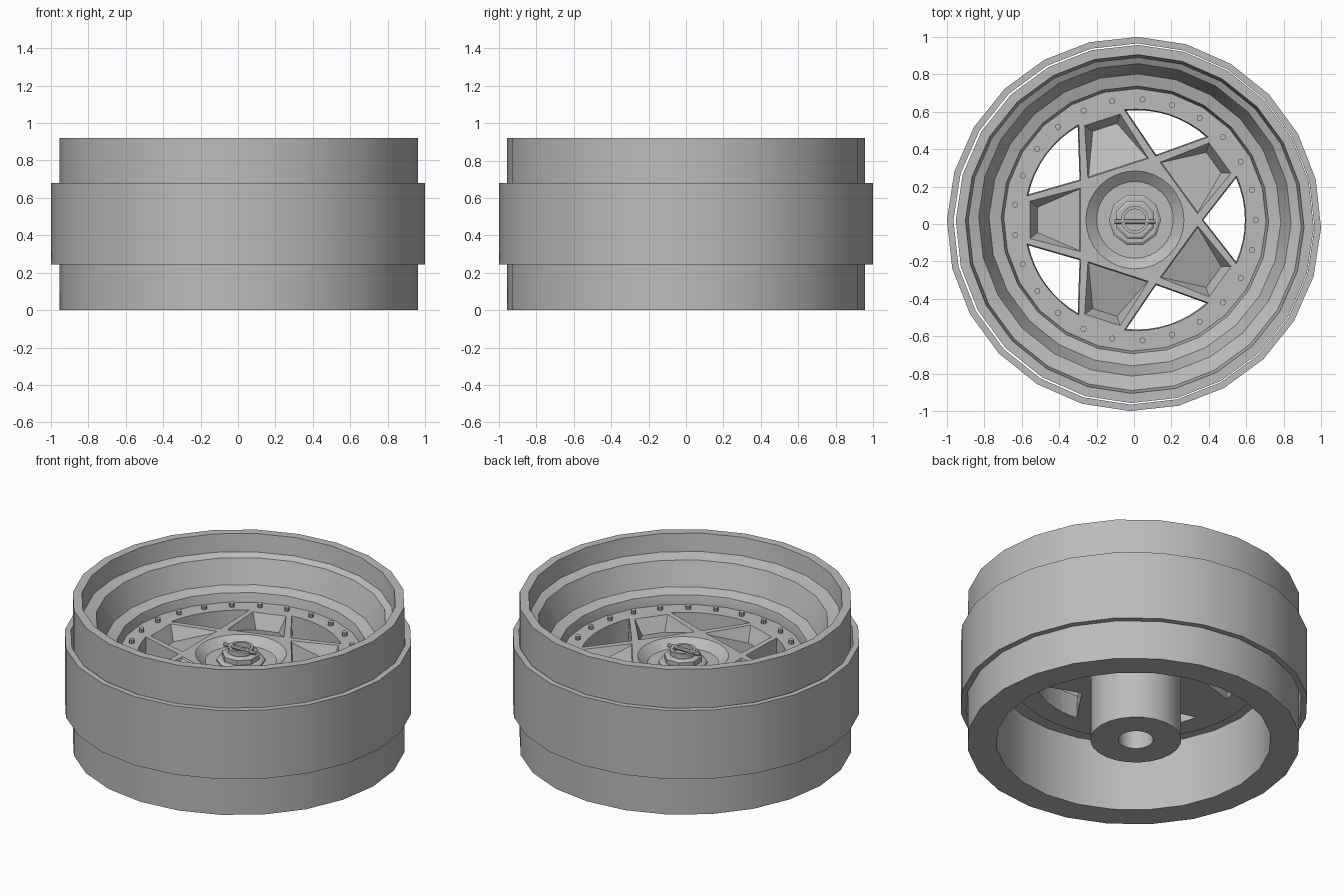
import bpy, bmesh
from math import cos, sin, pi, radians
from mathutils import Matrix, Vector

if "Cube" in bpy.data.objects:
    bpy.data.objects.remove(bpy.data.objects["Cube"])

metal = bpy.data.materials.new("grey metal")
metal.use_nodes = True
GREY = (0.5, 0.5, 0.5, 1)
metal.diffuse_color = GREY
metal.node_tree.nodes["Principled BSDF"].inputs["Base Color"].default_value = GREY

SIDES = 24
AXIS = Vector((0.005, 0.022, 0))   # axis of the hub and face
FACE = 0.57                        # height of the spoke face


def finish(bm, name):
    bmesh.ops.recalc_face_normals(bm, faces=bm.faces)
    mesh = bpy.data.meshes.new(name)
    bm.to_mesh(mesh)
    bm.free()
    mesh.materials.append(metal)
    obj = bpy.data.objects.new(name, mesh)
    bpy.context.collection.objects.link(obj)
    return obj


def smooth(obj):
    bpy.ops.object.select_all(action="DESELECT")
    obj.select_set(True)
    bpy.context.view_layer.objects.active = obj
    bpy.ops.object.shade_smooth_by_angle(angle=radians(28))


def lathe(name, profile, centre, sides=SIDES, closed=True, turn=0.0):
    """Spin a profile of (radius, height) round a centre given per point."""
    bm = bmesh.new()
    rings = []
    for r, z in profile:
        c = centre(r, z)
        rings.append([bm.verts.new((c.x + r * cos(2 * pi * i / sides + turn),
                                    c.y + r * sin(2 * pi * i / sides + turn), z))
                      for i in range(sides)])
    pairs = list(zip(rings, rings[1:]))
    if closed:
        pairs.append((rings[-1], rings[0]))
    else:
        bm.faces.new(rings[0])
        bm.faces.new(rings[-1])
    for a, b in pairs:
        for i in range(sides):
            j = (i + 1) % sides
            bm.faces.new((a[i], a[j], b[j], b[i]))
    obj = finish(bm, name)
    smooth(obj)
    return obj


def on_axis(r, z):
    return AXIS


def rim_centre(r, z):
    return AXIS if r < 0.87 and z > 0.5 else Vector((0.004, 0, 0))


# Stepped rim with an open barrel behind
lathe("rim", [(0.957, 0), (0.957, 0.92), (0.905, 0.92), (0.89, 0.81), (0.835, 0.79),
              (0.78, 0.645), (0.715, 0.625), (0.7, FACE - 0.005), (0.7, 0.44),
              (0.79, 0.44), (0.79, 0)], rim_centre, turn=radians(-1.2))

# Loose outer band
lathe("outer_band", [(1, 0.245), (1, 0.68), (0.965, 0.68), (0.965, 0.245)],
      lambda r, z: Vector((0, 0, 0)), turn=radians(-1.2))

# Spoke face: a plate cut by windows, pockets and a hub bowl
face = lathe("spoke_face", [(0.715, 0.42), (0.715, FACE)], on_axis, 48, closed=False)


def hull(bm, points, angle):
    move = Matrix.Translation(AXIS) @ Matrix.Rotation(angle, 4, "Z")
    verts = [bm.verts.new(move @ Vector(p)) for p in points]
    out = bmesh.ops.convex_hull(bm, input=verts)
    spare = [v for v in out["geom_interior"] + out["geom_unused"]
             if isinstance(v, bmesh.types.BMVert)]
    bmesh.ops.delete(bm, geom=list(set(spare)), context="VERTS")


def window_points():
    outline = [(0.355, 0)] + [(0.595 * cos(radians(a)), 0.595 * sin(radians(a)))
                              for a in range(-24, 25, 6)]
    top = [(x, y, 0.65) for x, y in outline]
    low = [(0.5 + (x - 0.5) * 0.9, y * 0.9, 0.35) for x, y in outline]
    return top + low


def pocket_points():
    points = []
    for s in (-1, 1):
        for z in (FACE, 0.62):
            points += [(0.29, 0.17 * s, z), (0.562, 0.1 * s, z)]
        points += [(0.295, 0.165 * s, FACE - 0.01), (0.52, 0.068 * s, FACE - 0.09)]
    return points


bm = bmesh.new()
for k in range(5):
    hull(bm, window_points(), 2 * pi * k / 5)
    hull(bm, pocket_points(), 2 * pi * (k + 0.5) / 5)
bowl = [(r * cos(2 * pi * i / 32), r * sin(2 * pi * i / 32), z)
        for r, z in ((0.205, FACE - 0.045), (0.262, FACE), (0.262, 0.62))
        for i in range(32)]
hull(bm, bowl, 0)
cutter = finish(bm, "face_cutter")
cutter.hide_render = True

cut = face.modifiers.new("cut", "BOOLEAN")
cut.operation = "DIFFERENCE"
cut.solver = "EXACT"
cut.object = cutter
bpy.ops.object.select_all(action="DESELECT")
face.select_set(True)
bpy.context.view_layer.objects.active = face
bpy.ops.object.modifier_apply(modifier=cut.name)
bpy.data.objects.remove(cutter)
smooth(face)

# Hub tube behind the face, with a blind bore
lathe("hub_tube", [(0.1, 0.35), (0.1, 0), (0.262, 0), (0.262, 0.44)],
      on_axis, SIDES, closed=False)

# Centre lock: washer, nut and slotted collar
BASE = FACE - 0.05
lathe("washer", [(0.14, BASE), (0.14, BASE + 0.015), (0.125, BASE + 0.025)],
      on_axis, 10, closed=False)
lathe("centre_nut", [(0.11, BASE), (0.11, 0.575), (0.095, 0.585)],
      on_axis, 8, closed=False, turn=pi / 8)
lathe("nut_collar", [(0.075, 0.57), (0.075, 0.615), (0.058, 0.615), (0.058, 0.58)],
      on_axis, 16)

# Locking pin across the collar
bm = bmesh.new()
bmesh.ops.create_cone(bm, cap_ends=True, segments=8, radius1=0.012, radius2=0.012,
                      depth=0.22, matrix=Matrix.Translation(AXIS + Vector((0, -0.01, 0.605)))
                      @ Matrix.Rotation(pi / 2, 4, "Y"))
smooth(finish(bm, "locking_pin"))

# Ring of small bolts
bm = bmesh.new()
for k in range(25):
    a = 2 * pi * (k + 0.5) / 25 + pi
    spot = AXIS + Vector((0.645 * cos(a), 0.645 * sin(a), FACE + 0.008))
    bmesh.ops.create_cone(bm, cap_ends=True, segments=10, radius1=0.016, radius2=0.016,
                          depth=0.03, matrix=Matrix.Translation(spot))
smooth(finish(bm, "face_bolts"))
